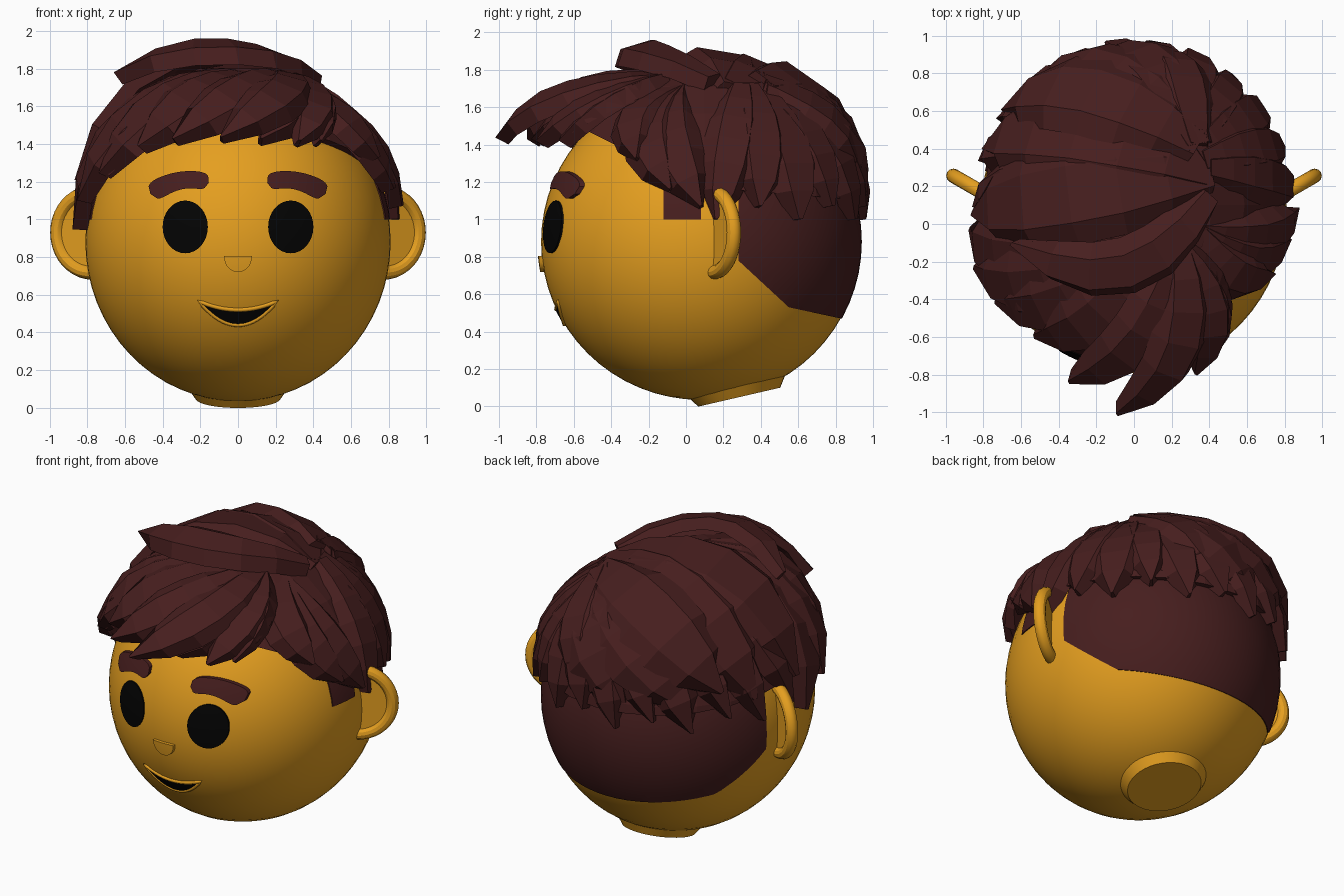
import bpy, bmesh, math
from mathutils import Vector, Matrix

if "Cube" in bpy.data.objects:
    bpy.data.objects.remove(bpy.data.objects["Cube"])


def material(name, rgb):
    m = bpy.data.materials.new(name)
    m.use_nodes = True
    m.diffuse_color = (*rgb, 1)
    bsdf = next(n for n in m.node_tree.nodes if n.type == "BSDF_PRINCIPLED")
    bsdf.inputs["Base Color"].default_value = (*rgb, 1)
    return m


SKIN = material("golden skin", (0.78, 0.345, 0.014))
HAIR = material("dark brown hair", (0.062, 0.013, 0.013))
BLACK = material("black", (0.001, 0.001, 0.001))

HEAD_C, HEAD_R = Vector((0, 0.08, 0.88)), Vector((0.81, 0.855, 0.845))
CAP_C, CAP_R = Vector((0, 0.1, 0.93)), Vector((0.83, 0.87, 0.9))


def finish(name, bm, mat, smooth=True):
    bmesh.ops.recalc_face_normals(bm, faces=bm.faces)
    me = bpy.data.meshes.new(name)
    bm.to_mesh(me)
    bm.free()
    ob = bpy.data.objects.new(name, me)
    bpy.context.collection.objects.link(ob)
    me.materials.append(mat)
    if smooth:
        bpy.ops.object.select_all(action="DESELECT")
        ob.select_set(True)
        bpy.context.view_layer.objects.active = ob
        bpy.ops.object.shade_smooth_by_angle(angle=math.radians(40))


def ellipsoid(name, centre, radii, mat, cuts=(), segs=64, smooth=True):
    """Ellipsoid trimmed by planes given as (y, z, normal y, normal z)."""
    bm = bmesh.new()
    bmesh.ops.create_uvsphere(bm, u_segments=segs, v_segments=segs // 2, radius=1)
    bmesh.ops.transform(bm, verts=bm.verts,
                        matrix=Matrix.Translation(centre) @ Matrix.Diagonal((*radii, 1)))
    for y, z, ny, nz in cuts:
        bmesh.ops.bisect_plane(bm, geom=bm.verts[:] + bm.edges[:] + bm.faces[:],
                               plane_co=(0, y, z), plane_no=(0, ny, nz), clear_inner=True)
        bmesh.ops.holes_fill(bm, edges=[e for e in bm.edges if e.is_boundary], sides=0)
    finish(name, bm, mat, smooth)


# Head, short back hair and sideburns
ellipsoid("head", HEAD_C, HEAD_R, SKIN)
ellipsoid("back_hair", HEAD_C, HEAD_R * 1.006, HAIR,
          [(0.28, 0, 1, 0), (0.28, 0.78, 0.25, 0.27), (0.55, 0.53, 0.06, 0.28)])
ellipsoid("sideburns", HEAD_C, HEAD_R * 1.008, HAIR,
          [(-0.12, 0, 1, 0), (0.08, 0, -1, 0), (0, 1, 0, 1), (0, 1.25, 0, -1)])
ellipsoid("hair_cap", CAP_C, CAP_R, HAIR,
          [(-0.5, 1.46, 0.5, 1), (0.1, 1.17, 0.08, 1)], segs=24, smooth=False)

# Neck stub, tilted toward the back and flaring into the head
bm = bmesh.new()
bmesh.ops.create_cone(bm, cap_ends=True, segments=40, radius1=0.225, radius2=0.3, depth=0.11,
                      matrix=Matrix.Translation((0, 0.285, 0.05))
                      @ Matrix.Rotation(math.radians(13), 4, "X")
                      @ Matrix.Translation((0, 0, 0.055)))
finish("neck", bm, SKIN)

# Ears: a rim ring with a thin inner disc
for side, label in ((1, "left"), (-1, "right")):
    place = (Matrix.Translation((0.775 * side, 0.15, 0.93))
             @ Matrix.Rotation(math.radians(30 * side), 4, "Z")
             @ Matrix.Rotation(math.radians(90), 4, "X"))
    bpy.ops.mesh.primitive_torus_add(major_radius=0.212, minor_radius=0.038,
                                     major_segments=40, minor_segments=12)
    rim = bpy.context.object
    rim.name = label + "_ear_rim"
    rim.matrix_world = place
    rim.data.materials.append(SKIN)
    bpy.ops.object.shade_smooth_by_angle()
    bm = bmesh.new()
    bmesh.ops.create_cone(bm, cap_ends=True, segments=40, radius1=0.21, radius2=0.21,
                          depth=0.03, matrix=place)
    finish(label + "_ear_disc", bm, SKIN)


def on_face(x, z, lift=0.0):
    k = 1 - (x / HEAD_R.x) ** 2 - ((z - HEAD_C.z) / HEAD_R.z) ** 2
    return Vector((x, HEAD_C.y - HEAD_R.y * math.sqrt(k) - lift, z))


def face_plate(name, shape, lift, mat, nu=24, nv=4):
    """Plate wrapped on the face; shape(u, v) gives x and z for u, v in 0..1."""
    bm = bmesh.new()
    front, back = ([[bm.verts.new(on_face(*shape(i / nu, j / nv), h)) for j in range(nv + 1)]
                    for i in range(nu + 1)] for h in (lift, -0.01))
    for i in range(nu):
        for j in range(nv):
            for g in (front, back):
                bm.faces.new((g[i][j], g[i + 1][j], g[i + 1][j + 1], g[i][j + 1]))
        for j in (0, nv):
            bm.faces.new((front[i][j], front[i + 1][j], back[i + 1][j], back[i][j]))
    for i in (0, nu):
        for j in range(nv):
            bm.faces.new((front[i][j], front[i][j + 1], back[i][j + 1], back[i][j]))
    bmesh.ops.remove_doubles(bm, verts=bm.verts, dist=0.0005)
    finish(name, bm, mat)


# Eyes and eyebrows
for side, label in ((1, "left"), (-1, "right")):
    def eye(u, v):
        a = u * math.tau
        return 0.28 * side + 0.12 * v * math.cos(a), 0.96 + 0.14 * v * math.sin(a)

    def brow(u, v):
        slope = (0.1 - 0.32 * u) / 0.3
        half = 0.046 * (1 - abs(2 * u - 1) ** 8) ** 0.5 * (2 * v - 1)
        return side * (0.155 + 0.31 * u - half * slope), 1.195 + 0.1 * u - 0.16 * u * u + half

    face_plate(label + "_eye", eye, 0.009, BLACK, nu=32)
    face_plate(label + "_eyebrow", brow, 0.025, HAIR)


# Nose and smiling mouth with a thin lip
def nose(u, v):
    c = 2 * u - 1
    return 0.075 * c, 0.805 - 0.085 * v * math.sqrt(1 - c * c)


def mouth(u, v):
    c = 2 * u - 1
    return 0.205 * c, 0.565 - (1 - c * c) * (0.045 + 0.08 * v)


face_plate("nose", nose, 0.02, SKIN)
face_plate("mouth", mouth, 0.006, BLACK)
curve = bpy.data.curves.new("lip", "CURVE")
curve.dimensions = "3D"
curve.bevel_depth = 0.011
loop = [mouth(i / 20, 1) for i in range(21)] + [mouth(1 - i / 20, 0) for i in range(1, 20)]
spline = curve.splines.new("POLY")
spline.points.add(len(loop) - 1)
for point, xz in zip(spline.points, loop):
    point.co = (*on_face(*xz), 1)
spline.use_cyclic_u = True
curve.materials.append(SKIN)
bpy.context.collection.objects.link(bpy.data.objects.new("lip", curve))


def lock(name, start, end, width, bend, bulge):
    """Faceted hair lock that follows the cap, bulges past halfway and tapers."""
    q0, q1 = (Vector([(p[k] - CAP_C[k]) / CAP_R[k] for k in range(3)]) for p in (start, end))
    d0, d1 = q0.normalized(), q1.normalized()
    across = d0.cross(d1).normalized()
    taper = (0.5, 0.75, 0.95, 1, 0.95, 0.7, 0.08)
    n = len(taper) - 1
    path = []
    for i in range(n + 1):
        s = i / n
        d = (d0.slerp(d1, s) + across * bend * math.sin(math.pi * s)).normalized()
        r = q0.length + (q1.length - q0.length) * s + bulge * math.sin(math.pi * s ** 1.6)
        path.append(CAP_C + CAP_R * d * r)
    bm = bmesh.new()
    rings = []
    for i, p in enumerate(path):
        out = (p - CAP_C).normalized()
        along = path[min(i + 1, n)] - path[max(i - 1, 0)]
        sideways = along.cross(out).normalized() * width * taper[i]
        rings.append([bm.verts.new(p + sideways * u + out * h)
                      for u, h in ((-1, -0.05), (-0.6, 0.03), (0.5, 0.02), (1, -0.05))])
    for a, b in zip(rings, rings[1:]):
        for k in range(4):
            bm.faces.new((a[k], a[k - 1], b[k - 1], b[k]))
    bm.faces.new(rings[0])
    bm.faces.new(rings[-1])
    finish(name, bm, HAIR, smooth=False)


# Locks radiating from the whorl around the side and back
for i in range(12):
    a = math.radians(4 + 16 * i)
    root = (0.4 - 0.03 * i, 0.28 + 0.15 * math.sin(a), 1.71)
    tip = (0.83 * math.cos(a), 0.1 + 0.85 * math.sin(a), 1.0 + 0.07 * (i % 2))
    lock(f"back_lock_{i}", root, tip, 0.15 + 0.015 * (i % 3), 0, 0.03 + 0.005 * i)

# Broad swept locks: root, bulge, then tip, width, bend for each
GROUPS = {
    "top_lock": ((0.4, 0.15, 1.75), 0.04, [((-0.64, -0.1, 1.76), 0.16, 0.27)]),
    "crown_lock": ((0.4, 0.28, 1.7), 0.07, [
        ((-0.84, 0.06, 1.2), 0.28, 0.06), ((-0.78, 0.4, 1.16), 0.28, 0)]),
    "rear_lock": ((0.34, 0.42, 1.73), 0.09, [
        ((-0.68, 0.6, 1.25), 0.26, -0.04), ((-0.52, 0.74, 1.16), 0.26, -0.05),
        ((-0.18, 0.89, 1.16), 0.24, -0.05), ((0.14, 0.89, 1.2), 0.17, 0)]),
    "fringe_lock": ((0.24, -0.12, 1.76), 0.05, [
        ((-0.09, -0.99, 1.43), 0.16, 0.14), ((-0.34, -0.82, 1.42), 0.18, 0.1),
        ((0.12, -0.8, 1.42), 0.15, 0.12), ((0.32, -0.78, 1.41), 0.15, 0.1),
        ((0.43, -0.66, 1.41), 0.12, 0.06)]),
    "temple_lock": ((0.1, -0.1, 1.76), 0.07, [
        ((-0.52, -0.58, 1.38), 0.22, 0.1), ((-0.72, -0.4, 1.24), 0.22, 0.08),
        ((-0.83, -0.22, 1.1), 0.22, 0.08), ((-0.85, -0.02, 0.95), 0.22, 0.06)]),
    "side_lock": ((0.34, -0.05, 1.7), 0.04, [
        ((0.73, -0.26, 1.32), 0.15, -0.12), ((0.81, -0.08, 1.16), 0.16, -0.14),
        ((0.85, 0.08, 1.07), 0.16, -0.1)]),
}
for label, (root, bulge, tips) in GROUPS.items():
    for i, (tip, width, bend) in enumerate(tips):
        lock(f"{label}_{i}", root, tip, width, bend, bulge)
